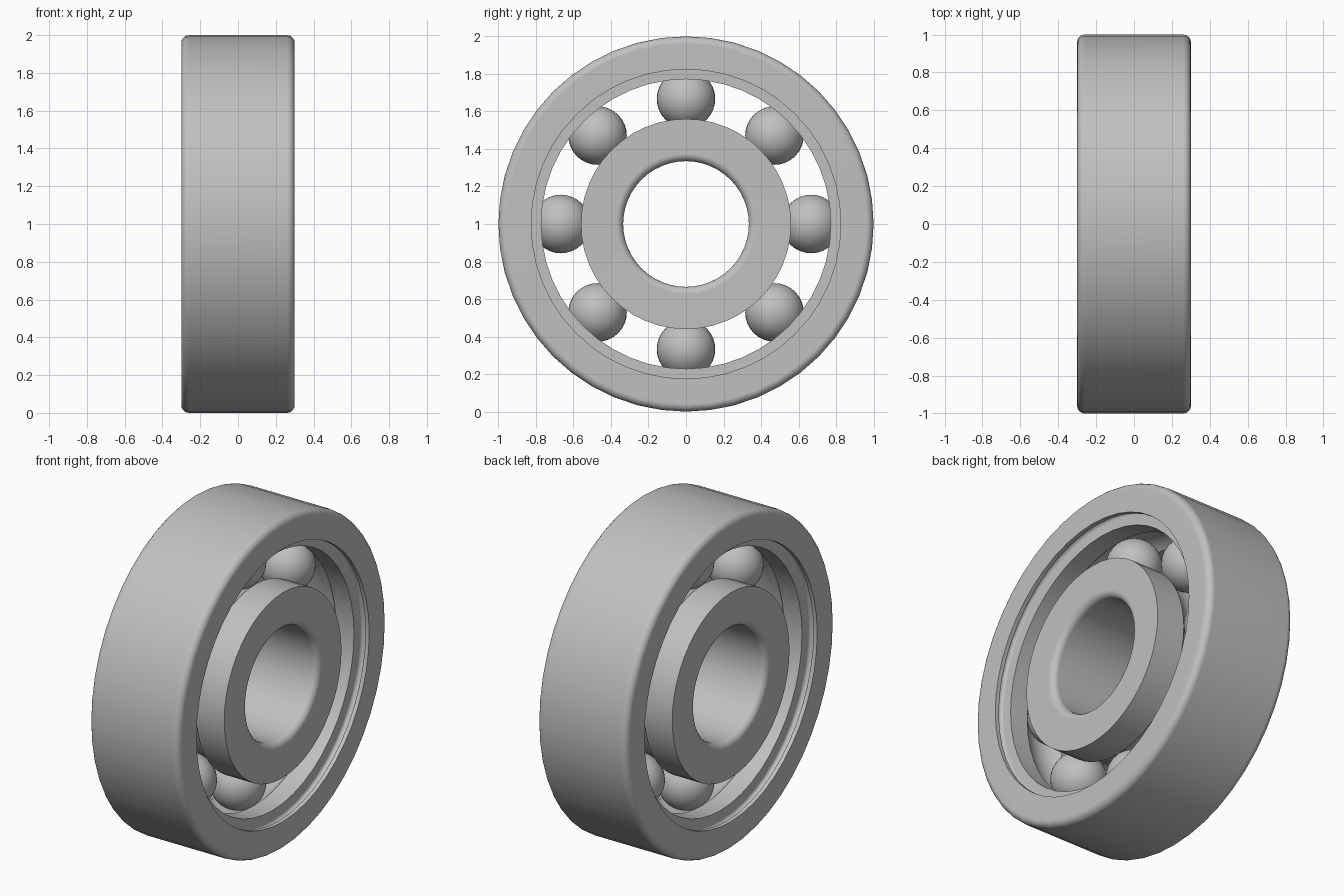
import bpy, bmesh
from math import sin, cos, pi, radians, sqrt, atan2

cube = bpy.data.objects.get("Cube")
if cube:
    bpy.data.objects.remove(cube, do_unlink=True)

HALF = 0.3        # half width of the bearing
PITCH = 0.667     # radius of the ball circle
BALL = 0.156
SEGMENTS = 48

steel = bpy.data.materials.new("grey steel")
steel.use_nodes = True
grey = (0.53, 0.53, 0.53, 1)
steel.diffuse_color = grey
steel.node_tree.nodes["Principled BSDF"].inputs["Base Color"].default_value = grey


def arc(cx, cr, radius, start, end, steps):
    """Points (x, r) on an arc, angles in degrees from the +x direction."""
    points = []
    for i in range(steps + 1):
        a = radians(start + (end - start) * i / steps)
        points.append((cx + radius * cos(a), cr + radius * sin(a)))
    return points


def mirrored(half):
    """Complete a half profile that runs from x = 0 outward and back to x = 0."""
    other = [(-x, r) for x, r in reversed(half) if abs(x) > 1e-5]
    return half + other


def finish(obj):
    obj.data.materials.append(steel)
    bpy.ops.object.select_all(action='DESELECT')
    obj.select_set(True)
    bpy.context.view_layer.objects.active = obj
    bpy.ops.object.shade_smooth_by_angle(angle=radians(32))


def lathe(name, profile):
    """Spin a closed (x, r) profile about the x axis."""
    bm = bmesh.new()
    rings = []
    for i in range(SEGMENTS):
        a = 2 * pi * i / SEGMENTS
        rings.append([bm.verts.new((x, r * sin(a), 1 + r * cos(a))) for x, r in profile])
    n = len(profile)
    for i in range(SEGMENTS):
        a, b = rings[i], rings[(i + 1) % SEGMENTS]
        for j in range(n):
            k = (j + 1) % n
            bm.faces.new((a[j], a[k], b[k], b[j]))
    bmesh.ops.recalc_face_normals(bm, faces=bm.faces)
    mesh = bpy.data.meshes.new(name)
    bm.to_mesh(mesh)
    bm.free()
    obj = bpy.data.objects.new(name, mesh)
    bpy.context.collection.objects.link(obj)
    finish(obj)
    mod = obj.modifiers.new("Weighted normals", 'WEIGHTED_NORMAL')
    mod.keep_sharp = True


def race_angle(shoulder):
    """Angle at which the ball groove meets a ring shoulder."""
    dr = shoulder - PITCH
    return atan2(dr, sqrt(BALL ** 2 - dr ** 2)) * 180 / pi


# Outer ring: rounded rim, seal groove, shoulder and ball race
outer = [(0, 1.0)]
outer += arc(HALF - 0.04, 0.96, 0.04, 90, 0, 5)
outer += [(HALF, 0.825), (0.275, 0.825)]
outer += arc(0.255, 0.83, 0.02, 15, 180, 6)
outer += [(0.235, 0.772)]
outer += arc(0, PITCH, BALL, race_angle(0.772), 90, 8)
lathe("outer_ring", mirrored(outer))

# Inner ring: ball race, sharp outer edge and rounded bore
inner = arc(0, PITCH, BALL, -90, race_angle(0.56), 8)
inner += [(HALF, 0.56)]
inner += arc(HALF - 0.04, 0.375, 0.04, 0, -90, 5)
inner += [(0, 0.335)]
lathe("inner_ring", mirrored(inner))

# Balls spaced evenly around the races
for i in range(8):
    a = 2 * pi * i / 8
    bpy.ops.mesh.primitive_uv_sphere_add(
        segments=32, ring_count=16, radius=BALL,
        location=(0, PITCH * sin(a), 1 + PITCH * cos(a)))
    ball = bpy.context.object
    ball.name = f"ball_{i + 1}"
    finish(ball)
